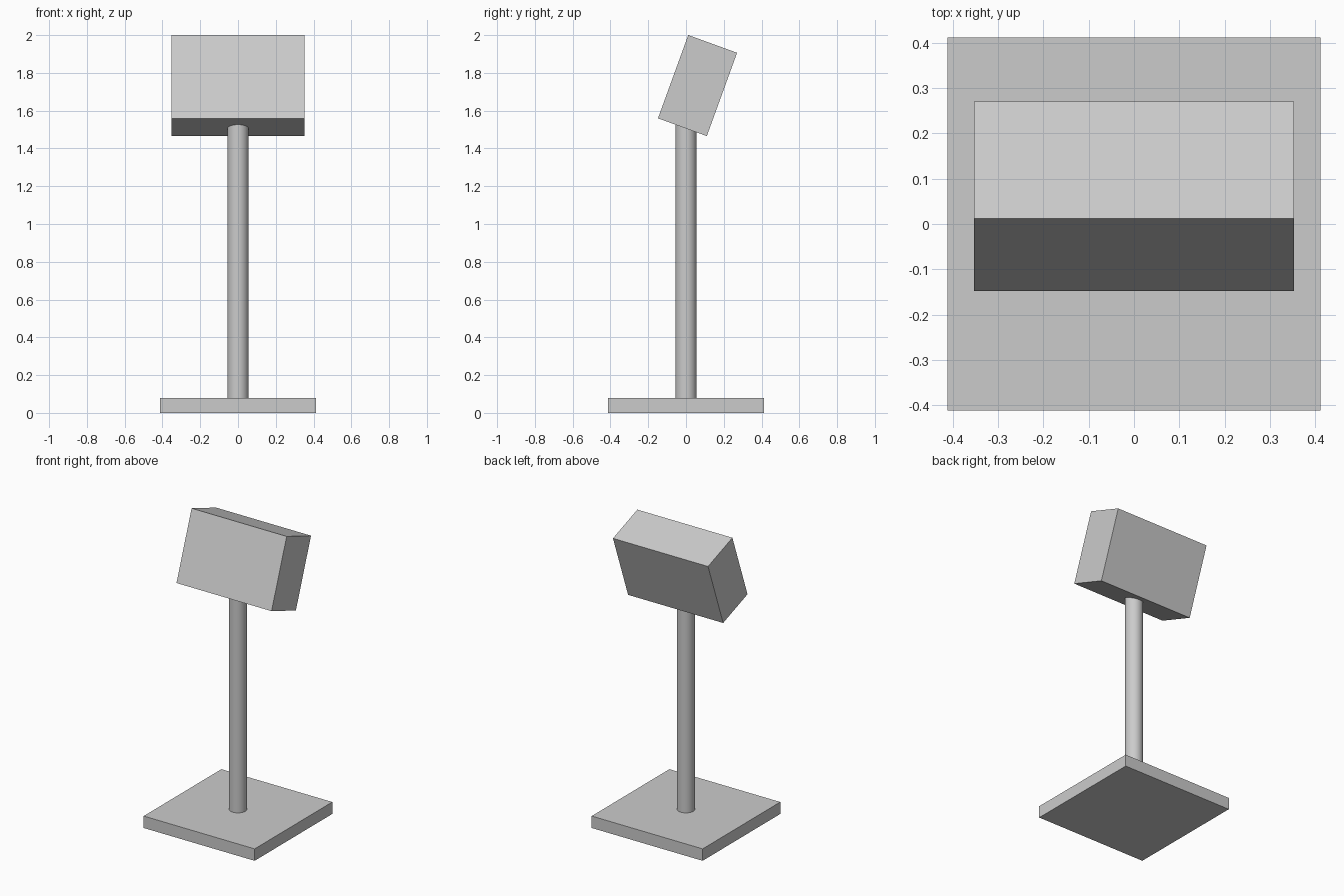
import bpy
import math

if "Cube" in bpy.data.objects:
    bpy.data.objects.remove(bpy.data.objects["Cube"])


def box(name, size, location, tilt=0.0):
    bpy.ops.mesh.primitive_cube_add(size=1, location=location, rotation=(tilt, 0, 0))
    ob = bpy.context.object
    ob.name = name
    ob.scale = size
    bpy.ops.object.transform_apply(location=False, rotation=False, scale=True)
    return ob


# Square foot plate
BASE_H = 0.08
box("base_plate", (0.824, 0.824, BASE_H), (0, 0, BASE_H / 2))

# Round post, its top end sunk slightly into the head
POST_TOP = 1.53
bpy.ops.mesh.primitive_cylinder_add(
    vertices=32, radius=0.056, depth=POST_TOP - BASE_H,
    location=(0, 0, (POST_TOP + BASE_H) / 2))
bpy.context.object.name = "post"
bpy.ops.object.shade_smooth_by_angle(angle=math.radians(30))

# Box head leaning back by 20 degrees
box("tilted_head", (0.706, 0.275, 0.469), (0, 0.061, 1.733), math.radians(-20))
